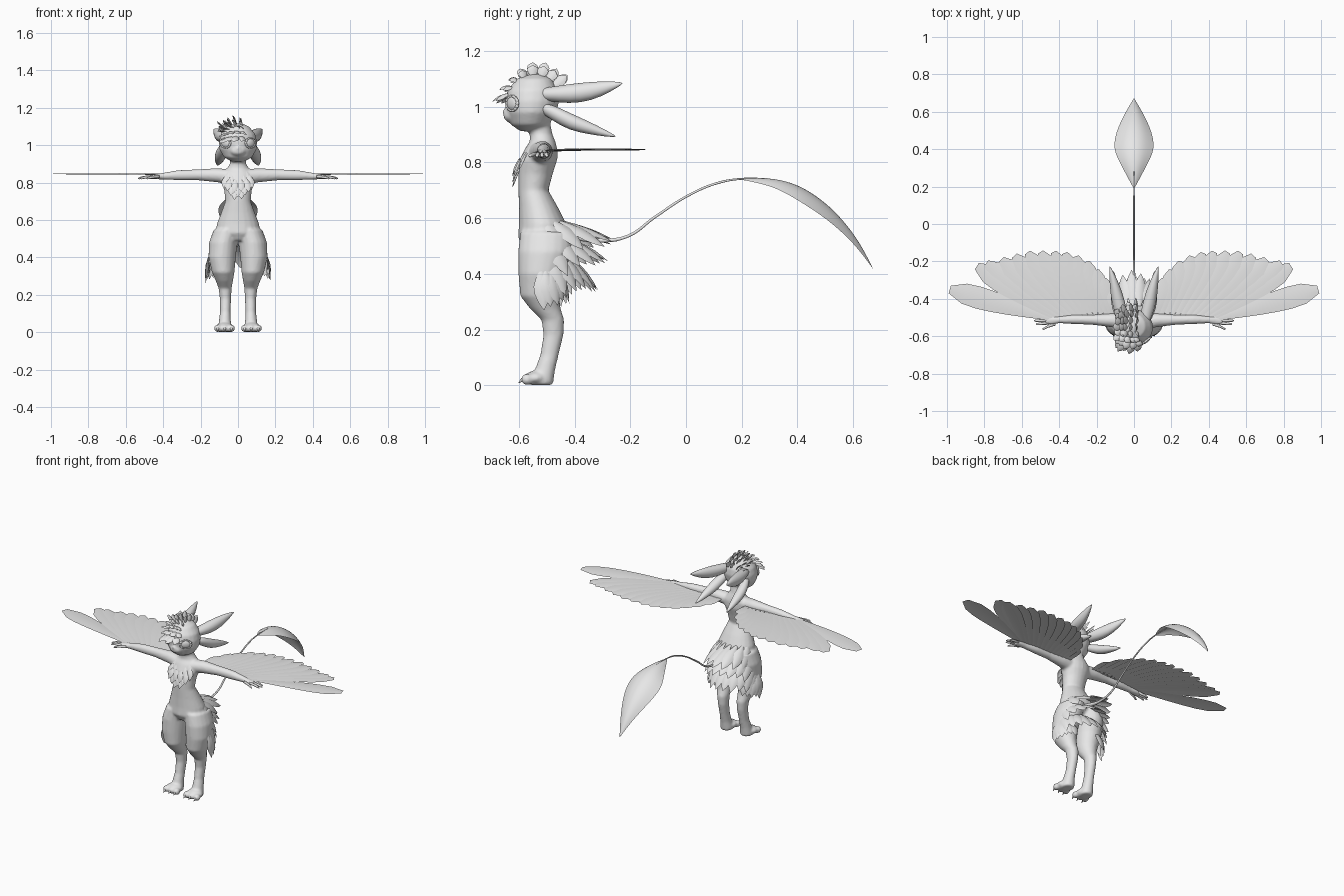
import bpy, bmesh, random
from math import pi, sin, cos, radians
from mathutils import Vector, Matrix

if "Cube" in bpy.data.objects:
    bpy.data.objects.remove(bpy.data.objects["Cube"])
random.seed(4)

grey = bpy.data.materials.new("soft_grey")
grey.use_nodes = True
grey.diffuse_color = (0.8, 0.8, 0.8, 1)
grey.node_tree.nodes["Principled BSDF"].inputs["Base Color"].default_value = (0.8, 0.8, 0.8, 1)

LEAF = (.25, .7, 1, .95, .6, 0)
QUILL = (.2, .4, .6, .78, .92, 1, .92, .35)


def finish(name, bm, closed=True, mirror=False, subsurf=0):
    """Turn a bmesh into a smooth grey object."""
    bmesh.ops.remove_doubles(bm, verts=bm.verts, dist=0.00005)
    if closed:
        bmesh.ops.recalc_face_normals(bm, faces=bm.faces)
    for f in bm.faces:
        f.smooth = True
    me = bpy.data.meshes.new(name)
    bm.to_mesh(me)
    bm.free()
    me.materials.append(grey)
    ob = bpy.data.objects.new(name, me)
    bpy.context.collection.objects.link(ob)
    if mirror:
        ob.modifiers.new("Mirror", 'MIRROR').use_mirror_merge = False
    if subsurf:
        m = ob.modifiers.new("Subsurf", 'SUBSURF')
        m.levels = m.render_levels = subsurf
    return ob


def loft(bm, axis, rows, side=1, n=20):
    """Join elliptical rings; each row is centre x, y, z and two half sizes."""
    u, v = {'X': ((0, 1, 0), (0, 0, 1)), 'Y': ((1, 0, 0), (0, 0, 1)), 'Z': ((1, 0, 0), (0, 1, 0))}[axis]
    rings = []
    for x, y, z, a, b in rows:
        c = Vector((x * side, y, z))
        rings.append([bm.verts.new(c + Vector(u) * a * cos(2 * pi * i / n) + Vector(v) * b * sin(2 * pi * i / n))
                      for i in range(n)])
    for r, s in zip(rings, rings[1:]):
        for i in range(n):
            j = (i + 1) % n
            bm.faces.new((r[i], r[j], s[j], s[i]))
    bm.faces.new(rings[0])
    bm.faces.new(rings[-1])


def ball(bm, centre, size, turn=0):
    mat = Matrix.Translation(centre) @ Matrix.Rotation(turn, 4, 'Z') @ Matrix.Diagonal((*size, 1))
    bmesh.ops.create_uvsphere(bm, u_segments=18, v_segments=12, radius=1, matrix=mat)


def blade(bm, path, widths, up, cup):
    """Sheet along a path, with its edges bent away from the up side."""
    path, rows = [Vector(p) for p in path], []
    for i, p in enumerate(path):
        t = (path[min(i + 1, len(path) - 1)] - path[max(i - 1, 0)]).normalized()
        s = t.cross(Vector(up)).normalized()
        n = s.cross(t)
        rows.append([bm.verts.new(p + s * u * widths[i] - n * cup * u * u * widths[i])
                     for u in (-1, -.5, 0, .5, 1)])
    for r, q in zip(rows, rows[1:]):
        for j in range(4):
            bm.faces.new((r[j], r[j + 1], q[j + 1], q[j]))


def feather(bm, root, tip, up, width, profile=LEAF, cup=.25, bend=0):
    root, tip, up = Vector(root), Vector(tip), Vector(up)
    k = len(profile) - 1
    path = [root.lerp(tip, i / k) + up * bend * sin(pi * i / k) for i in range(k + 1)]
    blade(bm, path, [w * width for w in profile], up, cup)


# Body: torso, head, arms and legs blended into one skin
bm = bmesh.new()
loft(bm, 'Z', [(0, -.52, .49, .055, .06), (0, -.515, .53, .12, .088), (0, -.515, .58, .113, .085),
               (0, -.53, .64, .09, .07), (0, -.548, .70, .068, .054), (0, -.54, .76, .074, .062),
               (0, -.53, .81, .09, .068), (0, -.52, .85, .085, .058), (0, -.515, .875, .06, .046),
               (0, -.52, .90, .043, .041), (0, -.53, .95, .043, .041)])
loft(bm, 'Z', [(0, -.56, .912, .03, .035), (0, -.56, .935, .075, .068), (0, -.555, .98, .1, .09),
               (0, -.552, 1.02, .102, .097), (0, -.55, 1.06, .092, .09), (0, -.545, 1.1, .06, .064),
               (0, -.54, 1.117, .02, .02)])
ball(bm, (0, -.622, .968), (.042, .034, .027))
ball(bm, (0, -.65, .982), (.013, .01, .009))
for s in (1, -1):
    loft(bm, 'X', [(.04, -.525, .833, .045, .04), (.12, -.515, .84, .037, .037), (.22, -.512, .842, .027, .029),
                   (.32, -.51, .84, .025, .027), (.40, -.512, .835, .019, .018), (.44, -.515, .832, .024, .014),
                   (.475, -.518, .83, .02, .012)], s)
    loft(bm, 'Z', [(.06, -.50, .55, .07, .095), (.079, -.505, .48, .076, .098), (.085, -.52, .40, .073, .082),
                   (.079, -.525, .32, .06, .07), (.073, -.505, .275, .046, .055), (.069, -.478, .235, .035, .041),
                   (.067, -.476, .18, .03, .036), (.068, -.49, .11, .028, .033), (.07, -.505, .06, .032, .036),
                   (.07, -.515, .02, .038, .04), (.07, -.515, .001, .036, .038)], s)
    ball(bm, (.072 * s, -.54, .026), (.05, .04, .026))
    for x in (.036, .071, .108):
        ball(bm, (x * s, -.57, .021), (.02, .023, .021))
body = finish("body", bm)
rm = body.modifiers.new("Blend", 'REMESH')
rm.mode, rm.voxel_size, rm.use_smooth_shade = 'VOXEL', .007, True
sm = body.modifiers.new("Soften", 'SMOOTH')
sm.factor, sm.iterations = .5, 5

# Claws and fingers
bm = bmesh.new()
for x in (.036, .071, .108):
    loft(bm, 'Y', [(x, -.58, .022, .009, .01), (x, -.592, .018, .006, .007), (x, -.602, .008, .001, .001)], n=8)
finish("toe_claws", bm, mirror=True)
bm = bmesh.new()
for y, x, end in ((-.502, .525, -.5), (-.516, .535, -.517), (-.53, .525, -.535), (-.535, .49, -.56)):
    loft(bm, 'X', [(x - .07, y, .832, .008, .008), (x - .03, (y + end) / 2, .829, .0075, .007),
                   (x - .008, end, .824, .006, .006), (x, end, .821, .002, .002)], n=8)
finish("fingers", bm, mirror=True)

# Eyes with lids
bm = bmesh.new()
ball(bm, (.064, -.622, 1.012), (.03, .013, .026), radians(38))
finish("eyes", bm, mirror=True)
bm = bmesh.new()
for i in range(14):
    a = 2 * pi * i / 14
    p = Matrix.Rotation(radians(38), 3, 'Z') @ Vector((.031 * cos(a), -.003, .026 * sin(a)))
    ball(bm, p + Vector((.064, -.622, 1.012)), (.009, .006, .005), radians(38))
lids = finish("eyelids", bm, mirror=True)
rm = lids.modifiers.new("Blend", 'REMESH')
rm.mode, rm.voxel_size, rm.use_smooth_shade = 'VOXEL', .003, True

# Two pairs of long ears
bm = bmesh.new()
loft(bm, 'Y', [(.05, -.56, 1.045, .018, .018), (.066, -.49, 1.045, .034, .026), (.083, -.42, 1.046, .038, .037),
               (.1, -.34, 1.055, .03, .036), (.117, -.27, 1.073, .016, .02), (.13, -.225, 1.085, .002, .002)], n=12)
finish("upper_ears", bm, mirror=True, subsurf=1)
bm = bmesh.new()
loft(bm, 'Y', [(.065, -.53, 1.0, .018, .016), (.08, -.48, .98, .03, .03), (.093, -.42, .947, .033, .033),
               (.1, -.35, .925, .026, .024), (.106, -.29, .905, .013, .013), (.11, -.25, .893, .002, .002)], n=12)
finish("lower_ears", bm, mirror=True, subsurf=1)

# Wing feathers fanning out behind each arm
tips = [(.12, -.36), (.16, -.29), (.20, -.245), (.25, -.2), (.31, -.172), (.37, -.155), (.43, -.15), (.50, -.15),
        (.57, -.153), (.64, -.17), (.71, -.19), (.79, -.21), (.84, -.225), (.985, -.35)]
bm = bmesh.new()
for i, (x, y) in enumerate(tips):
    t = i / (len(tips) - 1)
    feather(bm, (.09 + .35 * t, -.505, .838 + .004 * t), (x, y, .848), (-.08, 0, 1),
            .032 + .028 * t, QUILL, .06, .004)
finish("wing_feathers", bm, closed=False, mirror=True)

# Rump feathers in overlapping rows: height, half width, half depth, count, length, backward, downward
bm = bmesh.new()
for k, (z, hx, hy, count, size, back, down) in enumerate([
        (.41, .072, .06, 11, .12, .3, .9), (.47, .137, .09, 12, .16, .65, .76),
        (.53, .125, .092, 11, .17, .85, .5), (.59, .103, .08, 9, .2, .9, .36)]):
    for i in range(count):
        a = radians(-5 + 190 * (i + .5 * (k % 2)) / (count - .5))
        out = Vector((cos(a), sin(a), 0))
        shift = .085 * (1 if out.x > 0 else -1) if k == 0 else 0
        root = Vector((hx * out.x + shift, -.515 + hy * out.y, z))
        rear = max(out.y, 0)
        move = Vector((.13 * out.x, back * (.3 + .7 * rear), -down - .35 * (1 - rear)))
        feather(bm, root, root + move * size * random.uniform(.9, 1.08),
                out + Vector((0, .1, .5)), .031, cup=.3, bend=.01)
finish("rump_feathers", bm, closed=False)

# Chest ruff
bm = bmesh.new()
for k, count in enumerate((2, 3, 4, 5, 4)):
    z = .775 + .021 * k
    for i in range(count):
        x = (i - (count - 1) / 2) * .031
        root = Vector((x, -.598 + .016 * max(k - 2, 0) + 2.2 * x * x, z))
        tip = root + Vector((x * .25, -.026, -.06 - random.uniform(0, .015)))
        feather(bm, root, tip, (x * 4, -1, .3), .019, cup=.3, bend=.005)
finish("chest_feathers", bm, closed=False)

# Head crest, swept over the right brow
bm = bmesh.new()
for k in range(8):
    p = radians(22 + 17 * k)
    for i in range(5):
        d = Vector((-.85 + .28 * i + random.uniform(-.08, .08), -cos(p), sin(p))).normalized()
        root = Vector((0, -.55, 1.015)) + d * .092
        flow = Vector((-.3, -.35 * cos(p), .2 - .95 * max(cos(p), 0)))
        feather(bm, root, root + (d * .6 + flow) * random.uniform(.055, .072), d + Vector((0, .05, .2)),
                .02, cup=.3, bend=.008)
finish("head_crest", bm, closed=False)

# Tail stem
cu = bpy.data.curves.new("tail_stem", 'CURVE')
cu.dimensions, cu.bevel_depth, cu.bevel_resolution, cu.use_fill_caps = '3D', .0055, 3, True
stem = [(-.43, .54, 2.5), (-.31, .52, 1.4), (-.21, .535, 1), (-.11, .605, .9), (.015, .685, .8),
        (.12, .728, .8), (.21, .742, .6), (.3, .742, .2)]
sp = cu.splines.new('BEZIER')
sp.bezier_points.add(len(stem) - 1)
for b, (y, z, r) in zip(sp.bezier_points, stem):
    b.co, b.radius = (0, y, z), r
    b.handle_left_type = b.handle_right_type = 'AUTO'
cu.materials.append(grey)
bpy.context.collection.objects.link(bpy.data.objects.new("tail_stem", cu))

# Tail leaf, arched with drooping edges
bm = bmesh.new()
leaf = [(.19, .74, .001), (.25, .746, .035), (.32, .745, .068), (.39, .728, .098), (.45, .698, .108),
        (.52, .645, .096), (.58, .578, .068), (.63, .505, .036), (.672, .418, .001)]
blade(bm, [(0, y, z) for y, z, w in leaf], [w for y, z, w in leaf], (0, .4, 1), .5)
finish("tail_leaf", bm, closed=False, subsurf=2)
